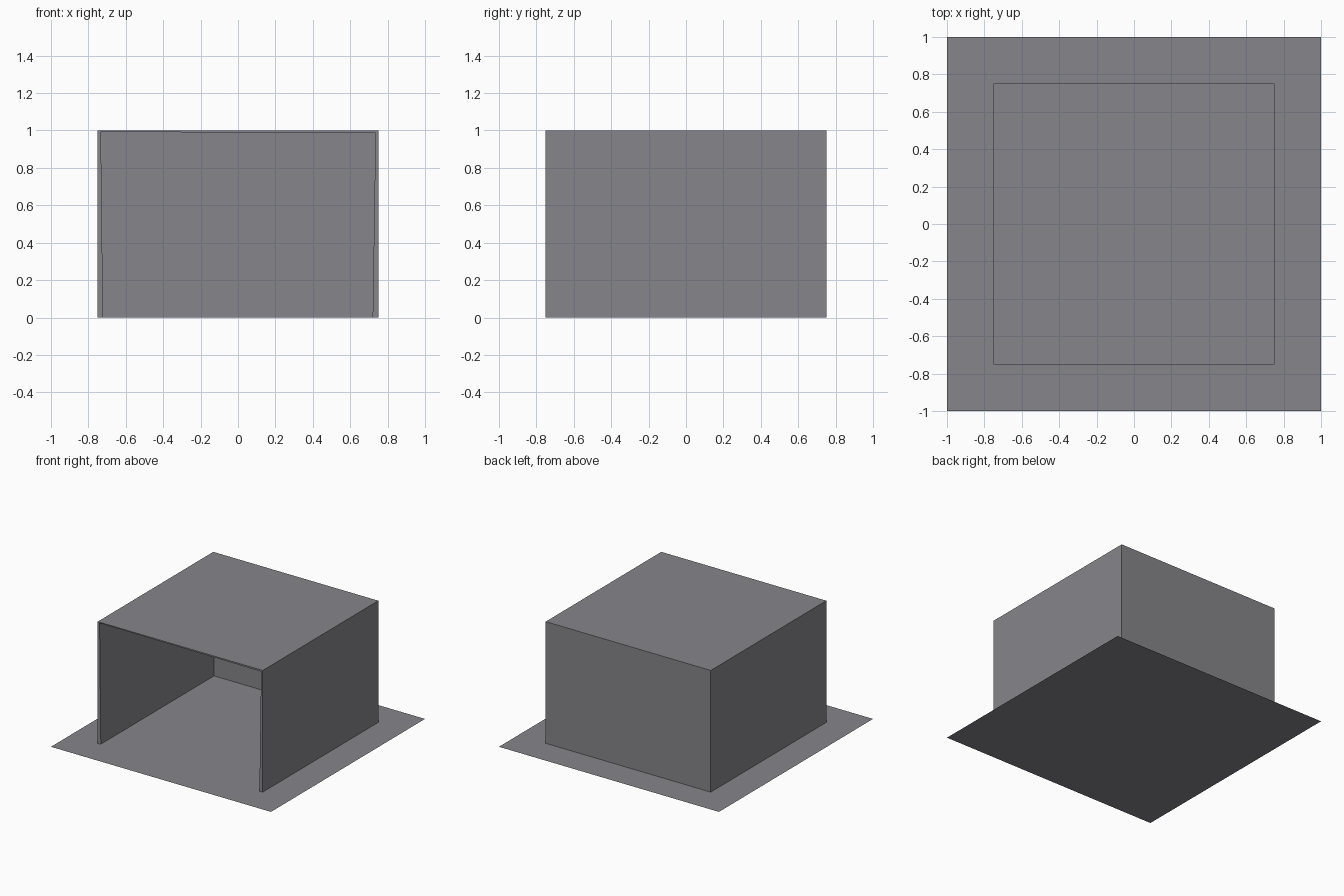
import bpy, bmesh

if "Cube" in bpy.data.objects:
    bpy.data.objects.remove(bpy.data.objects["Cube"])

# One flat grey for the whole model
grey = bpy.data.materials.new("neutral grey")
grey.diffuse_color = (0.24, 0.235, 0.255, 1.0)
grey.use_nodes = True
grey.node_tree.nodes["Principled BSDF"].inputs["Base Color"].default_value = grey.diffuse_color


def finish(bm, name):
    """Turn a bmesh into a named, coloured, flat-shaded object."""
    mesh = bpy.data.meshes.new(name)
    bm.to_mesh(mesh)
    bm.free()
    mesh.materials.append(grey)
    obj = bpy.data.objects.new(name, mesh)
    bpy.context.collection.objects.link(obj)
    return obj


# Ground sheet: a single flat square under the shelter
bm = bmesh.new()
bmesh.ops.create_grid(bm, x_segments=1, y_segments=1, size=1.0)
finish(bm, "ground_sheet")

# Shelter: arch outlines (left foot, left top, right top, right foot)
outer = [(-0.75, 0.0), (-0.75, 1.0), (0.75, 1.0), (0.75, 0.0)]
inner = [(-0.722, 0.0), (-0.733, 0.992), (0.735, 0.987), (0.72, 0.0)]

bm = bmesh.new()


def ring(profile, y):
    return [bm.verts.new((x, y, z)) for x, z in profile]


# Outside back -> outside front -> opening rim -> inside back
rings = [ring(outer, 0.75), ring(outer, -0.75),
         ring(inner, -0.75), ring(inner, 0.72)]
for a, b in zip(rings, rings[1:]):
    for i in range(3):
        bm.faces.new((a[i], a[i + 1], b[i + 1], b[i]))

# Back wall, outside and inside
bm.faces.new(list(reversed(rings[0])))
bm.faces.new(rings[3])
bmesh.ops.recalc_face_normals(bm, faces=bm.faces[:])

# Make sure the roof faces upward
roof = max(bm.faces, key=lambda f: f.calc_center_median().z)
if roof.normal.z < 0:
    bmesh.ops.reverse_faces(bm, faces=bm.faces[:])
finish(bm, "shelter_shell")
